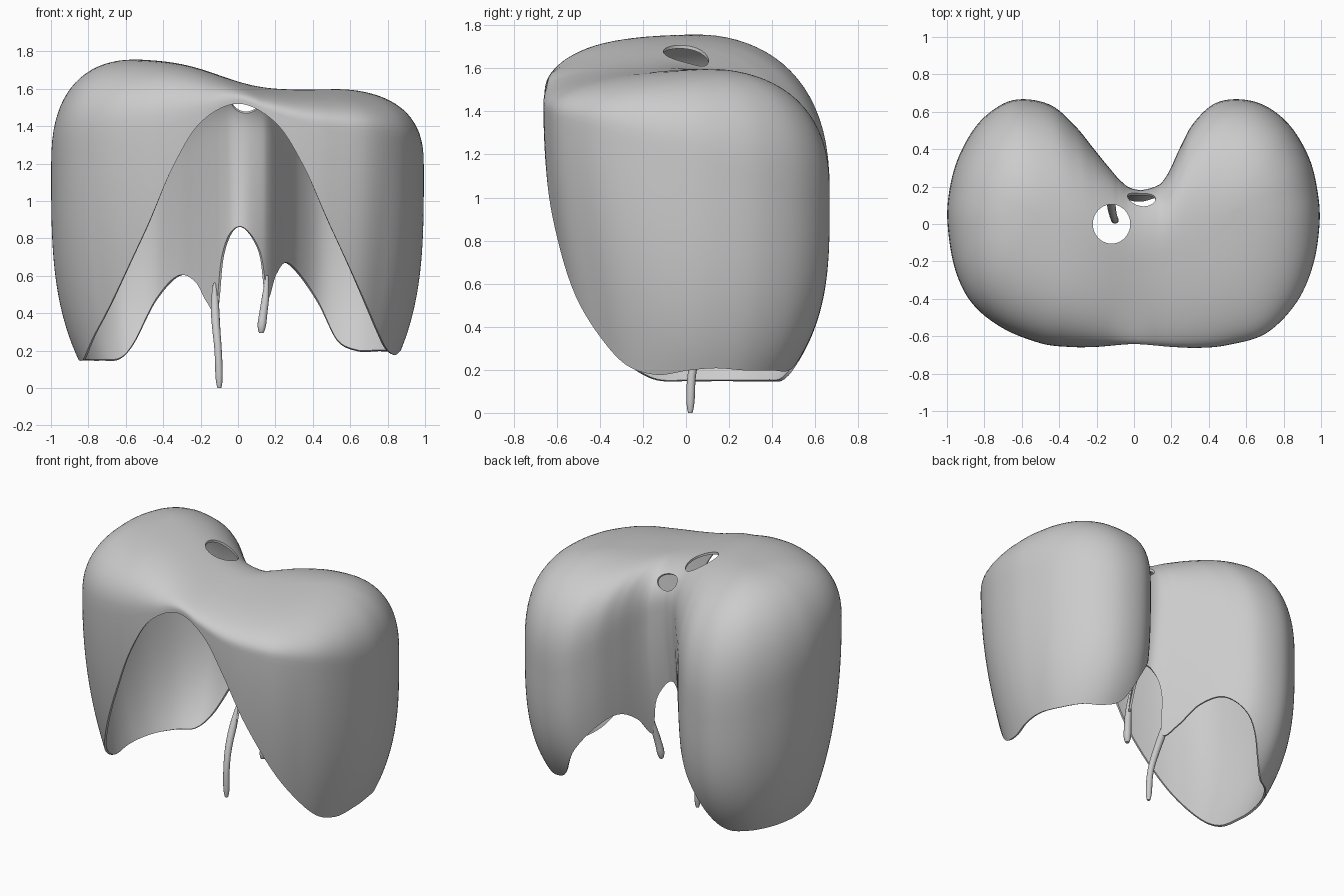
import bpy, bmesh, math
from mathutils import Vector, Matrix

if "Cube" in bpy.data.objects:
    bpy.data.objects.remove(bpy.data.objects["Cube"])

mat = bpy.data.materials.new("plain grey")
mat.diffuse_color = (0.6, 0.6, 0.6, 1)
mat.use_nodes = True
mat.node_tree.nodes["Principled BSDF"].inputs["Base Color"].default_value = mat.diffuse_color

# Kidney outline seen from above, with the height of the lower edge: x, y, z
OUTLINE = [
    (0, -.635, 1.52), (.2, -.65, 1.42), (.35, -.655, 1.19), (.5, -.64, .87),
    (.7, -.58, .5), (.86, -.42, .25), (.95, -.22, .18), (.985, 0, .2),
    (.975, .17, .21), (.93, .35, .2), (.83, .52, .2), (.7, .625, .2),
    (.56, .66, .26), (.43, .635, .47), (.32, .53, .62), (.25, .4, .67),
    (.2, .29, .6), (.16, .225, .48), (.12, .195, .72), (.04, .175, .85),
    (-.03, .19, .84), (-.085, .235, .7), (-.12, .275, .42), (-.17, .335, .46),
    (-.23, .41, .57), (-.32, .52, .6), (-.44, .625, .48), (-.58, .66, .26),
    (-.7, .635, .16), (-.83, .53, .15), (-.93, .36, .15), (-.98, .18, .15),
    (-.99, 0, .15), (-.95, -.24, .16), (-.86, -.42, .27), (-.7, -.55, .49),
    (-.5, -.63, .85), (-.35, -.65, 1.18), (-.2, -.65, 1.42)]


def closed_spline(pts, steps):
    """Smooth closed curve through the points."""
    p, n, out = [Vector(q) for q in pts], len(pts), []
    for i in range(n):
        a, b, c, d = p[i - 1], p[i], p[(i + 1) % n], p[(i + 2) % n]
        for k in range(steps):
            t = k / steps
            out.append(.5 * (2 * b + (c - a) * t + (2 * a - 5 * b + 4 * c - d) * t * t
                             + (3 * b - a - 3 * c + d) * t ** 3))
    return out


def top_height(x, y):
    """Crown height: the dome on the -x side is taller, the other tips forward."""
    left = 1 / (1 + math.exp((x + .1) / .13))
    return 1.585 + .17 * left + .06 * y * (1 - left)


def column(p):
    """One strip of points from the crown down to the lower edge."""
    x, y, zb = p
    sx = .5 * math.sin(math.pi / 2 * max(-1, min(1, x / .99)))
    spine = Vector((sx, -.22 + .27 * (sx / .5) ** 2))
    out = Vector((x, y)) - spine
    zs = 1.2 - .3 * y + (.2 + .12 * y) * math.exp(-(x / .3) ** 2)
    zs = max(zs, zb + .02)
    pts = []
    for i in range(DOME + 1):                       # rounded dome
        r = .04 + .96 * math.sin(math.pi / 2 * i / DOME) ** .9
        r = min(r, 1)
        q = spine + out * r
        h = max(0, 1 - r ** 2.5) ** .4
        pts.append((q.x, q.y, zs + (top_height(q.x, q.y) - zs) * h))
    mid = math.exp(-(x / .2) ** 2)
    inset = .3 + .32 * mid
    side = max(0, min(1, (y + .5) / .45)) * (1 - mid)
    for i in range(1, WALL + 1):                    # wall, drawn in lower down
        z = zs + (zb - zs) * i / WALL
        t = max(0, (zs - z) / (zs - .15))
        q = spine + out * (1 - inset * t ** (1.8 + 1.5 * side))
        pts.append((q.x, q.y, z))
    return pts


def finish(ob):
    ob.data.materials.clear()
    ob.data.materials.append(mat)
    bpy.ops.object.select_all(action='DESELECT')
    ob.select_set(True)
    bpy.context.view_layer.objects.active = ob
    bpy.ops.object.shade_smooth_by_angle(angle=math.radians(50))


# Domed muscle sheet
DOME, WALL = 20, 24
bm = bmesh.new()
cols = [[bm.verts.new(c) for c in column(p)] for p in closed_spline(OUTLINE, 7)]
for a, b in zip(cols, cols[1:] + cols[:1]):
    for i in range(DOME + WALL):
        bm.faces.new((a[i], a[i + 1], b[i + 1], b[i]))
crown = [bm.edges.get((a[0], b[0])) for a, b in zip(cols, cols[1:] + cols[:1])]
bmesh.ops.triangle_fill(bm, use_beauty=True, use_dissolve=False, edges=crown)
bmesh.ops.recalc_face_normals(bm, faces=bm.faces)
me = bpy.data.meshes.new("domed_sheet")
bm.to_mesh(me)
bm.free()
sheet = bpy.data.objects.new("domed_sheet", me)
bpy.context.collection.objects.link(sheet)
bpy.context.view_layer.objects.active = sheet
m = sheet.modifiers.new("thickness", 'SOLIDIFY')
m.thickness, m.offset = .014, 0
bpy.ops.object.modifier_apply(modifier=m.name)


# Openings through the crown and through the back of the saddle
def opening(name, loc, axis, rx, ry, depth):
    bm = bmesh.new()
    rot = Vector((0, 0, 1)).rotation_difference(Vector(axis)).to_matrix().to_4x4()
    bmesh.ops.create_cone(bm, cap_ends=True, segments=40, radius1=1, radius2=1, depth=depth,
                          matrix=Matrix.Translation(loc) @ rot @ Matrix.Diagonal((rx, ry, 1, 1)))
    me = bpy.data.meshes.new(name)
    bm.to_mesh(me)
    bm.free()
    cut = bpy.data.objects.new(name, me)
    bpy.context.collection.objects.link(cut)
    cut.hide_render = True
    m = sheet.modifiers.new(name, 'BOOLEAN')
    m.operation, m.solver, m.object = 'DIFFERENCE', 'EXACT', cut
    bpy.context.view_layer.objects.active = sheet
    bpy.ops.object.modifier_apply(modifier=m.name)
    bpy.data.objects.remove(cut)


opening("crown_hole_cutter", (-.12, 0, 1.68), (0, 0, 1), .1, .105, .5)
opening("saddle_hole_cutter", (.04, .145, 1.535), (0, .75, .65), .075, .055, .25)
finish(sheet)


# Tapering tendon legs hanging from the back edge
def leg(name, pts):
    cu = bpy.data.curves.new(name, 'CURVE')
    cu.dimensions, cu.bevel_depth, cu.bevel_resolution = '3D', 1, 4
    cu.use_fill_caps = True
    s = cu.splines.new('NURBS')
    s.points.add(len(pts) - 1)
    for q, (x, y, z, r) in zip(s.points, pts):
        q.co, q.radius = (x, y, z, 1), r
    s.use_endpoint_u, s.order_u = True, 3
    ob = bpy.data.objects.new(name, cu)
    bpy.context.collection.objects.link(ob)
    bpy.ops.object.select_all(action='DESELECT')
    ob.select_set(True)
    bpy.context.view_layer.objects.active = ob
    bpy.ops.object.convert(target='MESH')
    finish(bpy.context.view_layer.objects.active)


leg("long_leg", [(-.125, .18, .56, .008), (-.125, .14, .46, .024), (-.118, .07, .33, .022),
                 (-.105, .025, .2, .019), (-.1, .02, .03, .021), (-.1, .02, 0, .01)])
leg("short_leg", [(.155, .15, .6, .008), (.15, .125, .5, .02), (.135, .1, .4, .022),
                  (.125, .085, .32, .025), (.125, .085, .295, .012)])
